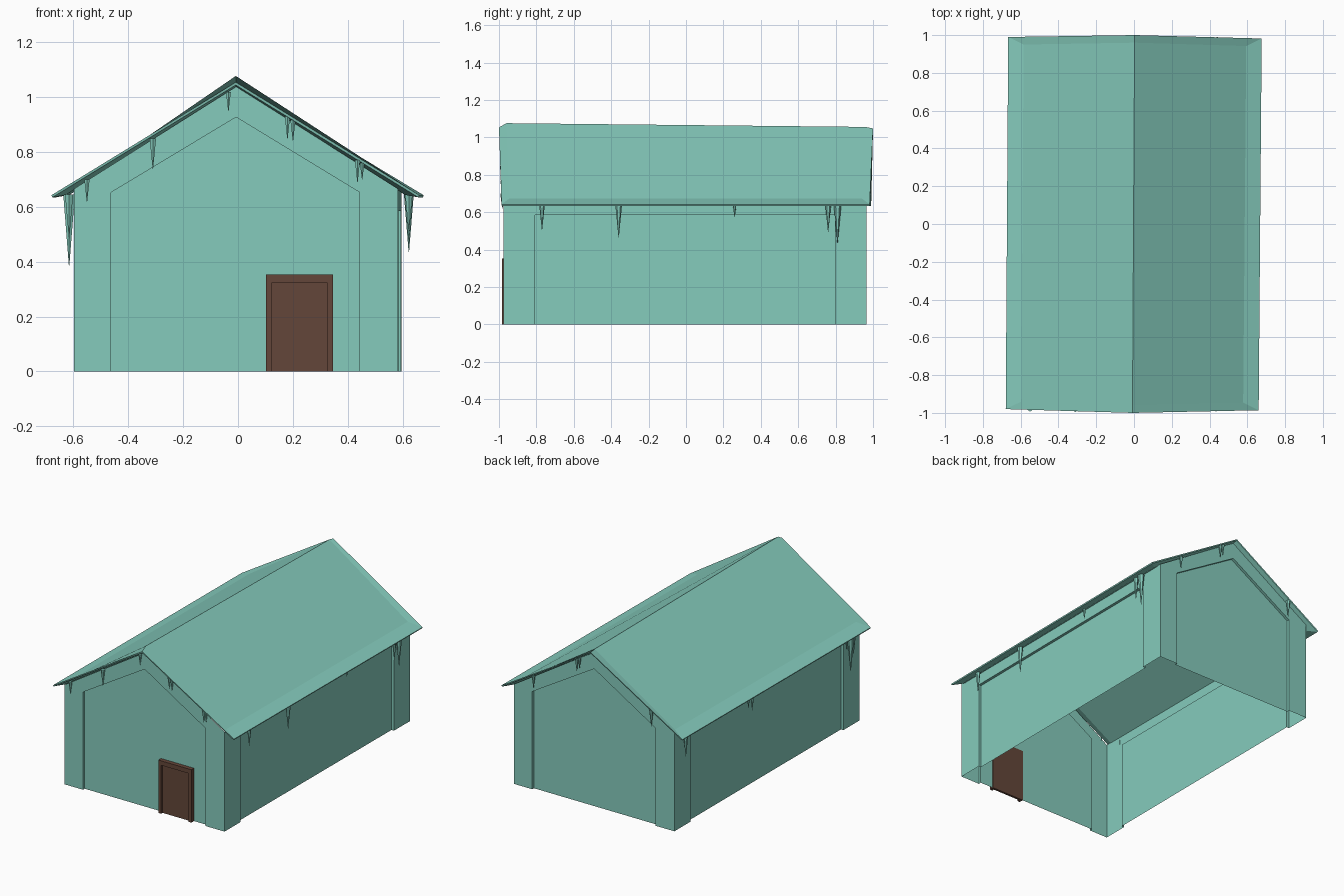
import bpy, bmesh
from mathutils import Vector

if "Cube" in bpy.data.objects:
    bpy.data.objects.remove(bpy.data.objects["Cube"], do_unlink=True)


def material(name, rgb):
    m = bpy.data.materials.new(name)
    m.use_nodes = True
    m.diffuse_color = (*rgb, 1)
    m.node_tree.nodes["Principled BSDF"].inputs["Base Color"].default_value = (*rgb, 1)
    return m


TEAL = material("pale teal", (0.235, 0.6, 0.505))
BROWN = material("dark brown", (0.127, 0.061, 0.041))


def finish(bm, name, mat):
    bmesh.ops.recalc_face_normals(bm, faces=bm.faces)
    mesh = bpy.data.meshes.new(name)
    bm.to_mesh(mesh)
    bm.free()
    mesh.materials.append(mat)
    ob = bpy.data.objects.new(name, mesh)
    bpy.context.collection.objects.link(ob)
    return ob


def bridge(bm, rows, closed=False):
    """Join successive rows of vertices with quads."""
    for a, b in zip(rows, rows[1:]):
        n = len(a)
        for i in range(n if closed else n - 1):
            j = (i + 1) % n
            bm.faces.new((a[i], a[j], b[j], b[i]))


# Walls: an open-bottomed shell, each side a frame around a recessed panel
corners = [Vector(p) for p in ((-0.597, -0.975, 0), (0.583, -0.975, 0),
                               (0.595, 0.965, 0), (-0.59, 0.965, 0))]
DEPTH = 0.018


def add_wall(bm, a, b, outer, inner):
    along = (b - a).normalized()
    inward = Vector((-along.y, along.x, 0)) * DEPTH

    def row(points, shift):
        return [bm.verts.new(a + along * u + Vector((0, 0, z)) + shift) for u, z in points]
    zero = Vector()
    rows = [row(outer, zero), row(inner, zero), row(inner, inward)]
    bridge(bm, rows)
    bm.faces.new(rows[2])


bm = bmesh.new()
EAVE, APEX = 0.665, 1.037
for i in range(4):
    a, b = corners[i], corners[(i + 1) % 4]
    w = (b - a).length
    if i % 2 == 0:
        mid = w / 2
        outer = [(0, 0), (0, EAVE), (mid, APEX), (w, EAVE), (w, 0)]
        inner = [(0.135, 0), (0.135, 0.652), (mid, 0.926), (w - 0.14, 0.652), (w - 0.14, 0)]
    else:
        outer = [(0, 0), (0, EAVE), (w, EAVE), (w, 0)]
        inner = [(0.168, 0), (0.168, 0.585), (w - 0.168, 0.585), (w - 0.168, 0)]
    add_wall(bm, a, b, outer, inner)
bmesh.ops.remove_doubles(bm, verts=bm.verts, dist=0.0001)
finish(bm, "walls", TEAL)


# Roof: a thin, slightly skewed slab with a bevelled rim
def roof_ring(bm, half, y, eave, front_apex, back_apex):
    pts = [(-half - 0.007, -y + 0.02, eave), (-0.008, -y, front_apex),
           (half - 0.012, -y + 0.014, eave), (half + 0.004, y - 0.018, eave),
           (0.003, y, back_apex), (-half + 0.006, y - 0.01, eave)]
    return [bm.verts.new(p) for p in pts]


bm = bmesh.new()
rings = [roof_ring(bm, 0.59, 0.96, 0.672, 1.076, 1.056),
         roof_ring(bm, 0.672, 1.0, 0.642, 1.053, 1.048),
         roof_ring(bm, 0.669, 0.998, 0.634, 1.043, 1.04),
         roof_ring(bm, 0.62, 0.955, 0.643, 1.034, 1.032)]
bridge(bm, rings, closed=True)
for r in (rings[0], rings[-1]):
    bm.faces.new((r[0], r[1], r[4], r[5]))
    bm.faces.new((r[1], r[2], r[3], r[4]))
finish(bm, "roof", TEAL)


# Door: recessed leaf inside a projecting frame
def add_box(bm, x0, x1, y0, y1, z0, z1):
    made = bmesh.ops.create_cube(bm, size=1)["verts"]
    for v in made:
        v.co = ((x0 if v.co.x < 0 else x1), (y0 if v.co.y < 0 else y1),
                (z0 if v.co.z < 0 else z1))


bm = bmesh.new()
add_box(bm, 0.102, 0.122, -0.985, -0.955, 0, 0.353)
add_box(bm, 0.325, 0.345, -0.985, -0.955, 0, 0.353)
add_box(bm, 0.122, 0.325, -0.985, -0.955, 0.323, 0.353)
finish(bm, "door_frame", BROWN)
bm = bmesh.new()
add_box(bm, 0.122, 0.325, -0.97, -0.955, 0, 0.323)
finish(bm, "door_leaf", BROWN)


# Icicles: slim cones under the eaves and gables
def add_icicles(name, places):
    bm = bmesh.new()
    for x, y, top, length in places:
        radius = 0.005 + 0.075 * length
        made = bmesh.ops.create_cone(bm, cap_ends=True, segments=6, radius1=0.001,
                                     radius2=radius, depth=length)["verts"]
        bmesh.ops.translate(bm, verts=made, vec=(x, y, top - length / 2))
    finish(bm, name, TEAL)


def gable_z(x):
    return 1.04 - 0.62 * abs(x)


right_eave = [(-0.77, 0.14), (-0.36, 0.18), (0.26, 0.07), (0.76, 0.15), (0.81, 0.21)]
left_eave = [(0.88, 0.17), (0.22, 0.1), (0.18, 0.13), (-0.82, 0.11), (-0.86, 0.26), (-0.89, 0.16)]
front_gable = [(-0.55, 0.08), (-0.31, 0.11), (-0.035, 0.07), (0.18, 0.08), (0.2, 0.075),
               (0.435, 0.08), (0.452, 0.06)]
back_gable = [(0.44, 0.08), (0.12, 0.08), (0.1, 0.07), (-0.43, 0.11)]
add_icicles("right_eave_icicles", [(0.622, y, 0.645, n) for y, n in right_eave])
add_icicles("left_eave_icicles", [(-0.615, y, 0.645, n) for y, n in left_eave])
add_icicles("front_icicles", [(x, -0.982, gable_z(x), n) for x, n in front_gable])
add_icicles("back_icicles", [(x, 0.98, gable_z(x), n) for x, n in back_gable])
